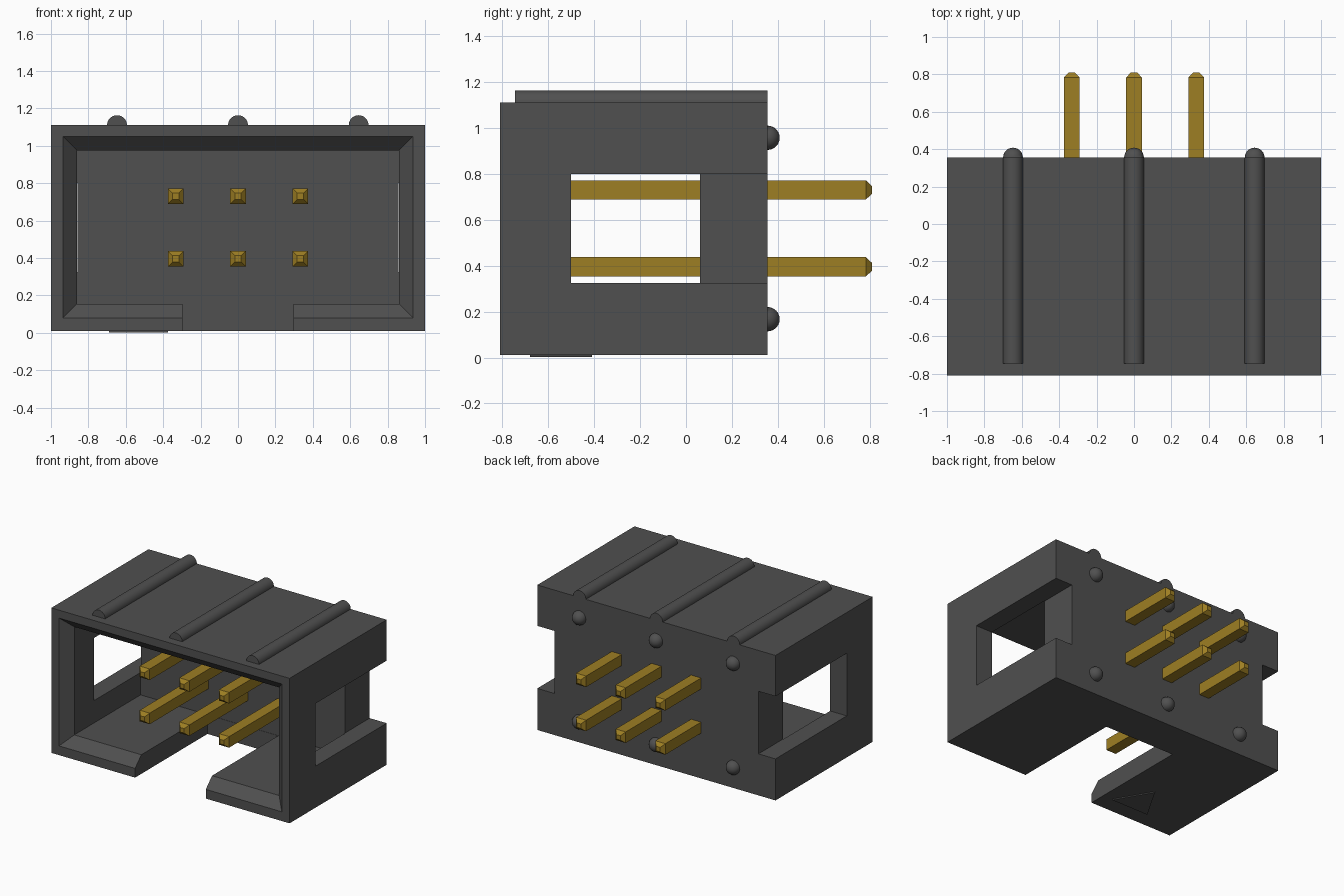
import bpy, bmesh, math
from mathutils import Matrix

cube = bpy.data.objects.get("Cube")
if cube:
    bpy.data.objects.remove(cube, do_unlink=True)


def material(name, rgb, rough):
    m = bpy.data.materials.new(name)
    m.use_nodes = True
    m.diffuse_color = (*rgb, 1)
    bsdf = m.node_tree.nodes["Principled BSDF"]
    bsdf.inputs["Base Color"].default_value = (*rgb, 1)
    bsdf.inputs["Roughness"].default_value = rough
    return m


BLACK = material("dark grey plastic", (0.08, 0.08, 0.08), 0.6)
GOLD = material("gold", (0.34, 0.21, 0.017), 0.4)


def finish(name, bm, mat, smooth=False):
    bmesh.ops.recalc_face_normals(bm, faces=bm.faces)
    me = bpy.data.meshes.new(name)
    bm.to_mesh(me)
    bm.free()
    ob = bpy.data.objects.new(name, me)
    bpy.context.collection.objects.link(ob)
    me.materials.append(mat)
    if smooth:
        bpy.ops.object.select_all(action='DESELECT')
        ob.select_set(True)
        bpy.context.view_layer.objects.active = ob
        bpy.ops.object.shade_smooth_by_angle(angle=math.radians(40))
    return ob


def loft(name, rings, mat, smooth=False):
    """Skin a list of equal-length rings and cap both ends."""
    bm = bmesh.new()
    vs = [[bm.verts.new(p) for p in r] for r in rings]
    n = len(vs[0])
    for a, b in zip(vs, vs[1:]):
        for i in range(n):
            j = (i + 1) % n
            bm.faces.new((a[i], a[j], b[j], b[i]))
    bm.faces.new(vs[0])
    bm.faces.new(vs[-1])
    return finish(name, bm, mat, smooth)


def rect(y, x0, x1, z0, z1):
    return [(x0, y, z0), (x1, y, z0), (x1, y, z1), (x0, y, z1)]


def box(name, x0, x1, y0, y1, z0, z1, mat):
    return loft(name, [rect(y0, x0, x1, z0, z1), rect(y1, x0, x1, z0, z1)], mat)


FRONT, BACK, BOTTOM, TOP = -0.81, 0.355, 0.01, 1.11

# Shroud: block hollowed by a chamfered cavity, a key slot and side windows
shroud = box("shroud", -1, 1, FRONT, BACK, BOTTOM, TOP, BLACK)
cutters = [
    loft("cavity_cutter", [
        rect(FRONT - 0.1, -0.935, 0.935, 0.08, 1.05),
        rect(FRONT, -0.935, 0.935, 0.08, 1.05),
        rect(FRONT + 0.075, -0.86, 0.86, 0.155, 0.975),
        rect(0.06, -0.86, 0.86, 0.155, 0.975)], BLACK),
    box("slot_cutter", -0.297, 0.297, FRONT - 0.2, 0.058, -0.1, 0.25, BLACK),
    box("left_window_cutter", 0.857, 1.1, -0.5, BACK + 0.1, 0.325, 0.8, BLACK),
    box("right_window_cutter", -1.1, -0.857, -0.5, BACK + 0.1, 0.325, 0.8, BLACK),
]
bpy.ops.object.select_all(action='DESELECT')
shroud.select_set(True)
bpy.context.view_layer.objects.active = shroud
for c in cutters:
    c.hide_render = True
    mod = shroud.modifiers.new(c.name, 'BOOLEAN')
    mod.operation = 'DIFFERENCE'
    mod.solver = 'EXACT'
    mod.object = c
    bpy.ops.object.modifier_apply(modifier=mod.name)
    bpy.data.objects.remove(c, do_unlink=True)

# Half-round ribs on the top and domed studs on the back
R = 0.053
for i, x in enumerate((-0.647, 0, 0.645), 1):
    arc = [(x + R * math.cos(math.pi * k / 16), R * math.sin(math.pi * k / 16))
           for k in range(17)]
    loft(f"top_rib_{i}", [[(px, y, TOP + pz) for px, pz in arc]
                          for y in (-0.745, BACK)], BLACK, True)
    for label, z in (("lower", 0.167), ("upper", 0.957)):
        bm = bmesh.new()
        bmesh.ops.create_uvsphere(bm, u_segments=24, v_segments=12, radius=R,
                                  matrix=Matrix.Rotation(math.pi / 2, 4, 'X'))
        bmesh.ops.bisect_plane(bm, geom=bm.verts[:] + bm.edges[:] + bm.faces[:],
                               plane_co=(0, 0, 0), plane_no=(0, 1, 0),
                               clear_inner=True)
        bmesh.ops.translate(bm, verts=bm.verts, vec=(x, BACK, z))
        finish(f"{label}_stud_{i}", bm, BLACK, True)

# Pins: square bars with tapered tips
H, T = 0.042, 0.017
for row, z in (("lower", 0.395), ("upper", 0.73)):
    for i, x in enumerate((-0.333, 0, 0.333), 1):
        loft(f"{row}_pin_{i}", [
            rect(y, x - h, x + h, z - h, z + h)
            for y, h in ((-0.67, T), (-0.643, H), (0.783, H), (0.81, T))], GOLD)

# Triangular first-pin marker under the floor
tri = [(-0.69, -0.68), (-0.375, -0.68), (-0.5325, -0.41)]
loft("pin_marker", [[(x, y, z) for x, y in tri] for z in (0.002, BOTTOM)], BLACK)
